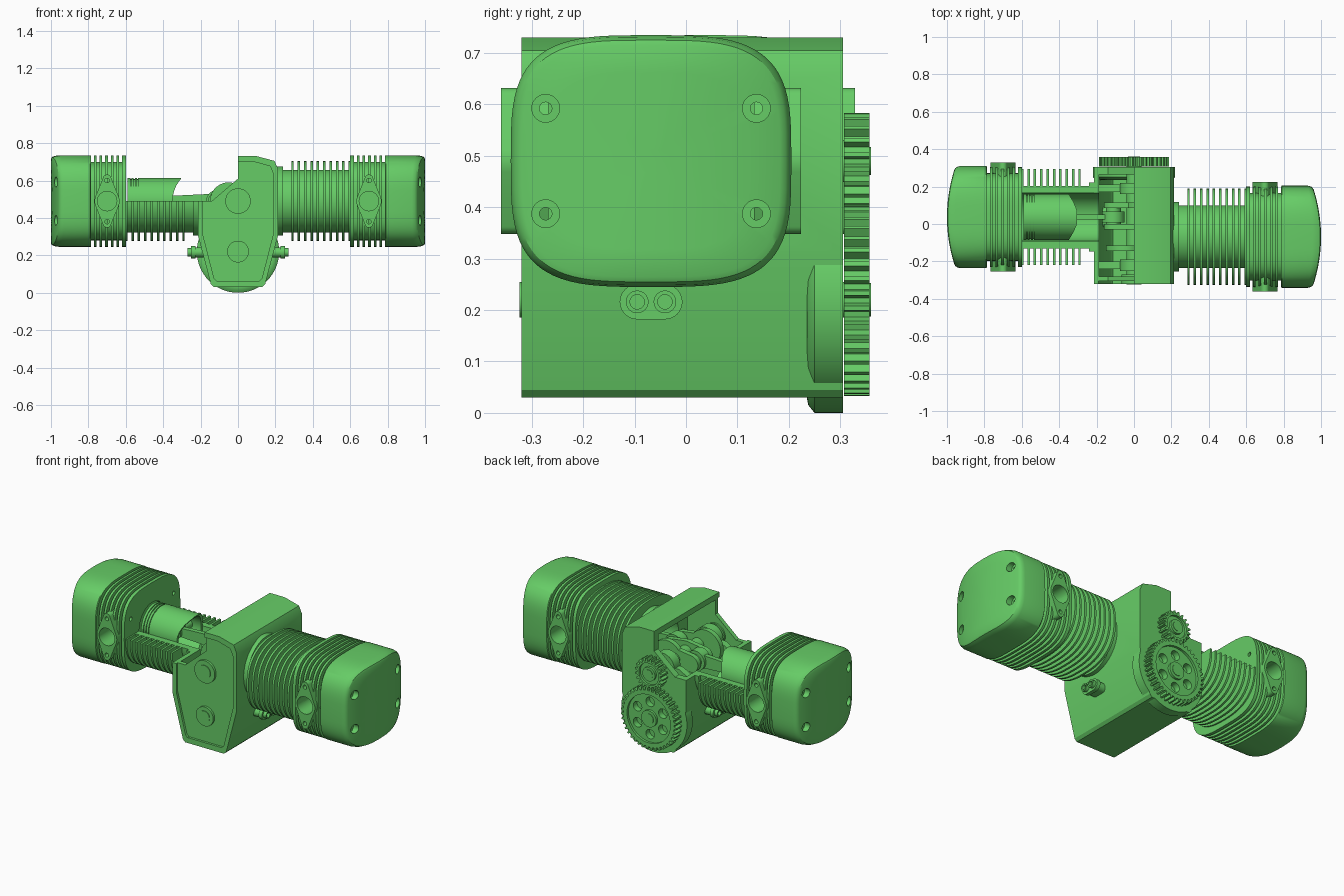
import bpy, bmesh, math
from mathutils import Vector
from mathutils.geometry import convex_hull_2d

if "Cube" in bpy.data.objects:
    bpy.data.objects.remove(bpy.data.objects["Cube"])

green = bpy.data.materials.new("engine_green")
green.use_nodes = True
colour = (0.133, 0.604, 0.133, 1)
green.diffuse_color = colour
green.node_tree.nodes["Principled BSDF"].inputs["Base Color"].default_value = colour
parts = []
CRANK, CAM = 0.49, 0.22


def place(axis, t, u, v):
    return (t, u, v) if axis == "x" else (u, t, v)


def finish(name, bm):
    bmesh.ops.recalc_face_normals(bm, faces=bm.faces)
    me = bpy.data.meshes.new(name)
    bm.to_mesh(me)
    bm.free()
    me.materials.append(green)
    ob = bpy.data.objects.new(name, me)
    bpy.context.collection.objects.link(ob)
    parts.append(ob)
    return ob


def loft(name, sections, centre, axis="x", side=1, closed=False, seg=64):
    """Skin superellipse sections (position, half width, half height, power, bow)."""
    bm = bmesh.new()
    rings = []
    for sec in sections:
        t, a = sec[:2]
        b = sec[2] if len(sec) > 2 else a
        p = sec[3] if len(sec) > 3 else 2
        bow = sec[4] if len(sec) > 4 else 0
        ring = []
        for i in range(seg):
            c, s = math.cos(math.tau * i / seg), math.sin(math.tau * i / seg)
            u = a * math.copysign(abs(c) ** (2 / p), c)
            v = b * math.copysign(abs(s) ** (2 / p), s)
            pos = side * (t - bow * (u / 0.27) ** 2)
            ring.append(bm.verts.new(place(axis, pos, centre[0] + u, centre[1] + v)))
        rings.append(ring)
    pairs = list(zip(rings, rings[1:]))
    if closed:
        pairs.append((rings[-1], rings[0]))
    else:
        bm.faces.new(rings[0])
        bm.faces.new(rings[-1])
    for r, q in pairs:
        for i in range(seg):
            j = (i + 1) % seg
            bm.faces.new((r[i], r[j], q[j], q[i]))
    return finish(name, bm)


def disc(name, r, lo, hi, centre, axis="y", side=1):
    return loft(name, [(lo, r), (hi, r)], centre, axis, side, seg=40)


def prism(name, outline, lo, hi, axis="y"):
    bm = bmesh.new()
    ends = [[bm.verts.new(place(axis, t, u, v)) for u, v in outline] for t in (lo, hi)]
    for ring in ends:
        bm.faces.new(ring)
    n = len(outline)
    for i in range(n):
        j = (i + 1) % n
        bm.faces.new((ends[0][i], ends[0][j], ends[1][j], ends[1][i]))
    return finish(name, bm)


def hull(*circles):
    """Outline wrapped round circles given as (u, v, radius)."""
    pts = [Vector((u + r * math.cos(math.tau * k / 40), v + r * math.sin(math.tau * k / 40)))
           for u, v, r in circles for k in range(40)]
    return [pts[i] for i in convex_hull_2d(pts)]


def cut(ob, cutters, keep=False):
    for c in cutters:
        m = ob.modifiers.new("cut", "BOOLEAN")
        m.operation, m.solver, m.object = "DIFFERENCE", "EXACT", c
    bpy.context.view_layer.update()
    me = bpy.data.meshes.new_from_object(ob.evaluated_get(bpy.context.evaluated_depsgraph_get()))
    ob.modifiers.clear()
    ob.data = me
    if not keep:
        for c in cutters:
            parts.remove(c)
            bpy.data.objects.remove(c)


def gear(name, z, teeth, root, tip, recess, hub, holes):
    outline = []
    for k in range(teeth):
        for f, r in ((0, root), (0.25, root), (0.4, tip), (0.7, tip), (0.85, root)):
            a = math.tau * (k + f) / teeth
            outline.append((r * math.sin(a), z + r * math.cos(a)))
    ob = prism(name, outline, 0.307, 0.357)
    cutters = [loft("groove", [(0.343, recess), (0.4, recess), (0.4, hub), (0.343, hub)],
                    (0, z), "y", closed=True)]
    for k in range(holes):
        a = math.tau * k / holes
        d = (recess + hub) / 2
        cutters.append(disc("hole", (recess - hub) * 0.3, 0.25, 0.45,
                            (d * math.sin(a), z + d * math.cos(a))))
    cut(ob, cutters)
    disc(name + "_hub", hub * 0.65, 0.28, 0.36, (0, z))


# Crankcase shell with a recessed front and an open quarter
profile = [(0.1, 0.73), (0.195, 0.705), (0.215, 0.66), (0.215, 0.31), (0.145, 0.045),
           (0.13, 0.03), (-0.13, 0.03), (-0.145, 0.045), (-0.215, 0.31), (-0.215, 0.66),
           (-0.195, 0.705), (-0.1, 0.73)]


def shrink(k):
    return [(x * k, 0.39 + (z - 0.39) * (k + 0.03)) for x, z in profile]


window = [(-0.14, CRANK), (0, 0.61), (0, 0.9), (-0.5, 0.9), (-0.5, CRANK)]
case = prism("crankcase", profile, -0.32, 0.305)
cut(case, [prism("cavity", shrink(0.87), -0.28, 0.265),
           prism("front_recess", shrink(0.88), -0.4, -0.306),
           prism("window", window, -0.5, 0.5)])
loft("gear_housing", [(0.235, 0.19), (0.238, 0.205), (0.25, 0.22), (0.305, 0.22)],
     (0, CAM), "y")

# Bearing walls inside the case
for y in (-0.22, 0.19):
    wall = prism("bearing_wall", [(-0.19, 0.3), (-0.19, 0.44), (-0.1, CRANK), (0.19, CRANK),
                                  (0.19, 0.3), (0.11, 0.06), (-0.11, 0.06)], y - 0.02, y + 0.02)
    disc("main_bearing", 0.075, y - 0.03, y + 0.03, (0, CRANK))

# Crankshaft, camshaft and their front caps
for label, z, r in (("crank", CRANK, 0.068), ("cam", CAM, 0.058)):
    disc(label + "shaft", r * 0.6, -0.3, 0.35, (0, z))
    disc(label + "_cap", r, -0.32, -0.27, (0, z))
    disc(label + "_cap_centre", r * 0.6, -0.324, -0.27, (0, z))
for y, throws in ((0.1, (-1,)), (-0.015, (-1, 1)), (-0.13, (1,))):
    for t in throws:
        prism("crank_web", hull((0, CRANK, 0.065), (t * 0.11, CRANK, 0.05)), y - 0.015, y + 0.015)
    if len(throws) == 1:
        prism("counterweight", hull((0, CRANK, 0.06), (-throws[0] * 0.05, CRANK, 0.1)),
              y - 0.015, y + 0.015)

# Timing gears
gear("cam_gear", CAM, 40, 0.17, 0.187, 0.145, 0.05, 6)
gear("crank_gear", CRANK, 20, 0.077, 0.094, 0.066, 0.042, 0)

# Opposed cylinders
for s, yc in ((1, -0.068), (-1, 0.037)):
    mid = (yc, CRANK)

    # Finned barrel
    barrel_profile = [(0.2, 0.128), (0.2, 0.185), (0.24, 0.185), (0.24, 0.167)]
    for k in range(10):
        x = 0.285 + 0.034 * k
        barrel_profile += [(x, 0.167), (x, 0.257, 0.213, 2.5),
                           (x + 0.013, 0.257, 0.213, 2.5), (x + 0.013, 0.167)]
    barrel_profile += [(0.608, 0.167), (0.608, 0.128)]
    barrel = loft("cylinder_barrel", barrel_profile, mid, side=s, closed=True)
    if s < 0:
        cut(barrel, [prism("upper_half", [(-0.7, CRANK), (0, CRANK), (0, 1), (-0.7, 1)], -1, 1)])
    cut(case, [disc("bore", 0.128, 0.05, 0.3, mid, "x", s)])

    # Piston with ring grooves and a scalloped skirt
    piston_profile = [(0.59, 0.123)]
    for x in (0.575, 0.558, 0.541):
        piston_profile += [(x, 0.123), (x, 0.117), (x - 0.006, 0.117), (x - 0.006, 0.123)]
    piston_profile += [(0.305, 0.123), (0.305, 0.108), (0.52, 0.108)]
    piston = loft("piston", piston_profile, mid, side=s)
    cut(piston, [disc("scallop", 0.18, -0.5, 0.5, (s * 0.17, CRANK))])
    disc("piston_pin", 0.025, yc - 0.115, yc + 0.115, (s * 0.43, CRANK))

    # Connecting rod and crank pin
    prism("rod_shank", hull((s * 0.11, CRANK, 0.04), (s * 0.43, CRANK, 0.025)),
          yc - 0.014, yc + 0.014)
    for x, r in ((0.11, 0.06), (0.43, 0.04)):
        disc("rod_end", r, yc - 0.03, yc + 0.03, (s * x, CRANK))
    disc("crank_pin", 0.04, yc - 0.065, yc + 0.065, (s * 0.11, CRANK))

    # Finned head with a bowed outer face
    head_profile = [(0.63, 0.125), (0.6, 0.125), (0.6, 0.268, 0.245, 3.5)]
    for k in range(6):
        x = 0.62 + 0.03 * k
        head_profile += [(x, 0.268, 0.245, 3.5), (x, 0.235, 0.21, 3.5),
                         (x + 0.016, 0.235, 0.21, 3.5), (x + 0.016, 0.268, 0.245, 3.5)]
    head_profile.append((0.79, 0.273, 0.245, 3.5))
    for x, k, bow in ((0.955, 1, 0.025), (0.98, 0.985, 0.035), (0.995, 0.96, 0.042),
                      (1, 0.92, 0.045), (1, 0.7, 0.045), (1, 0.4, 0.045), (1, 0.1, 0.045)):
        head_profile.append((x, 0.273 * k, 0.245 * k, 3.5, bow))
    head = loft("cylinder_head", head_profile, mid, side=s, seg=80)
    bolts = []
    for dy in (-0.205, 0.205):
        for dz in (-0.1025, 0.1025):
            at = (yc + dy, CRANK + dz)
            bolts += [disc("counterbore", 0.027, 0.945, 1.1, at, "x", s),
                      disc("bolt_hole", 0.012, 0.5, 1.05, at, "x", s)]
    cut(head, bolts)

    # Port flanges on both flanks of the head
    for d in (-1, 1):
        px = s * 0.7
        port = prism("port_flange", hull((px, CRANK, 0.067), (px, CRANK + 0.12, 0.022),
                                         (px, CRANK - 0.12, 0.022)), yc + d * 0.2, yc + d * 0.292)
        bore = disc("port_bore", 0.052, yc + d * 0.12, yc + d * 0.4, (px, CRANK))
        cut(head, [bore], keep=True)
        cut(port, [bore] + [disc("stud_hole", 0.012, yc + d * 0.25, yc + d * 0.4,
                                 (px, CRANK + dz)) for dz in (-0.11, 0.11)])

    # Lifter guide with two stub tubes
    for r, lo, hi in ((0.027, 0.15, 0.23), (0.034, 0.228, 0.25)):
        prism("lifter_guide", hull((yc - 0.027, 0.216, r), (yc + 0.027, 0.216, r)),
              s * lo, s * hi, "x")
    for dy in (-0.027, 0.027):
        loft("lifter_tube", [(0.2, 0.022), (0.27, 0.022), (0.27, 0.014), (0.24, 0.014)],
             (yc + dy, 0.216), side=s, seg=32)

# Smooth round surfaces, keep edges crisp
bpy.ops.object.select_all(action="DESELECT")
for ob in parts:
    ob.select_set(True)
bpy.context.view_layer.objects.active = case
bpy.ops.object.shade_smooth_by_angle(angle=math.radians(30))
